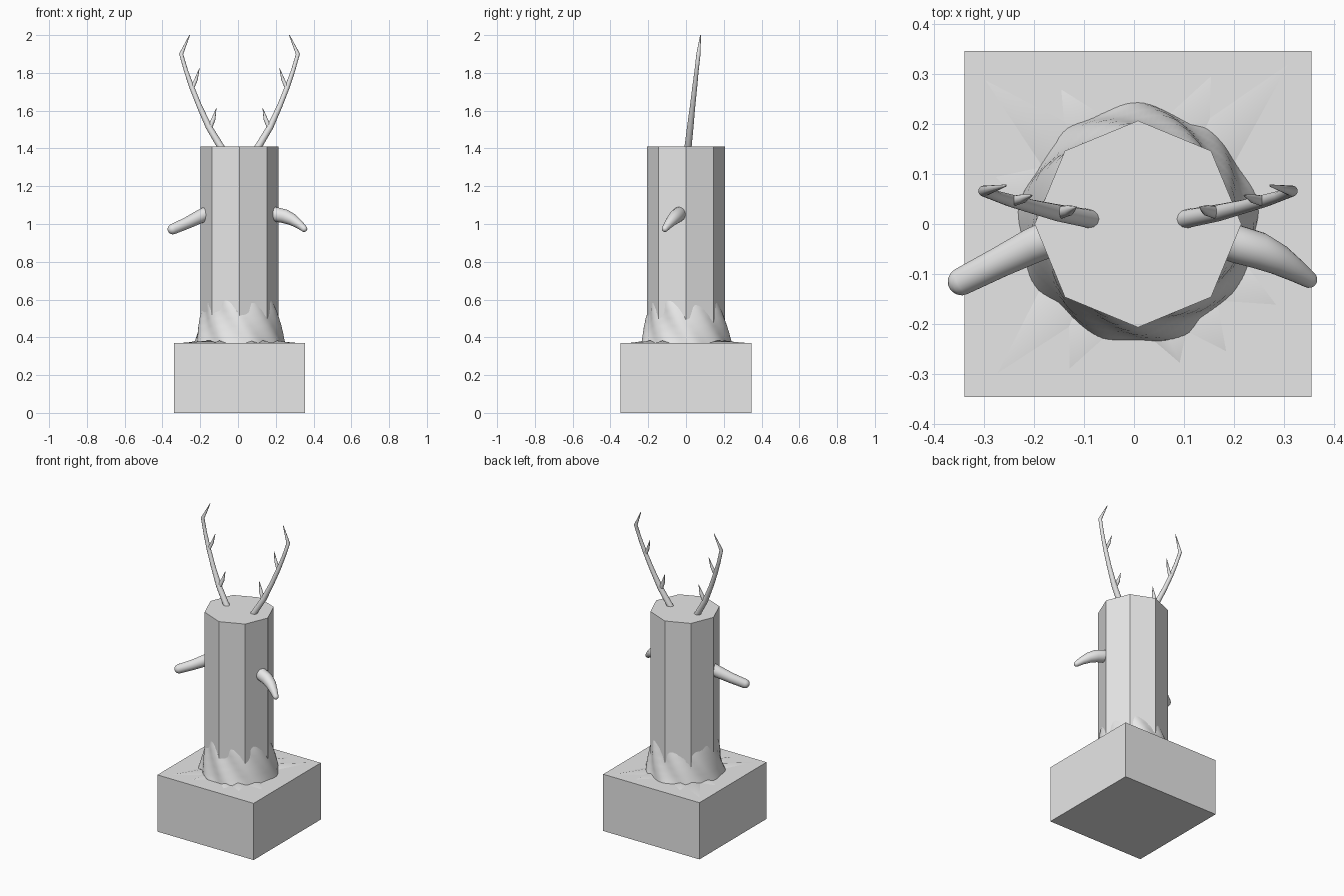
import bpy, bmesh, math
from mathutils import Vector

if "Cube" in bpy.data.objects:
    bpy.data.objects.remove(bpy.data.objects["Cube"])

CX = 0.008          # shared axis of the pillar and plinth
TOP, PLINTH = 1.41, 0.37

grey = bpy.data.materials.new("pale_grey")
grey.diffuse_color = (0.8, 0.8, 0.8, 1)
grey.use_nodes = True
grey.node_tree.nodes["Principled BSDF"].inputs["Base Color"].default_value = grey.diffuse_color


def finish(bm, name, smooth=None):
    bmesh.ops.recalc_face_normals(bm, faces=bm.faces)
    me = bpy.data.meshes.new(name)
    bm.to_mesh(me)
    bm.free()
    ob = bpy.data.objects.new(name, me)
    bpy.context.collection.objects.link(ob)
    me.materials.append(grey)
    if smooth:
        bpy.context.view_layer.objects.active = ob
        ob.select_set(True)
        bpy.ops.object.shade_smooth_by_angle(angle=math.radians(smooth))
        ob.select_set(False)
    return ob


def loft(bm, rings, cap=True):
    """Bridge equal-sized rings of points, optionally capping both ends."""
    vs = [[bm.verts.new(p) for p in r] for r in rings]
    n = len(vs[0])
    for a, b in zip(vs, vs[1:]):
        for i in range(n):
            bm.faces.new((a[i], a[(i + 1) % n], b[(i + 1) % n], b[i]))
    if cap:
        bm.faces.new(vs[0])
        bm.faces.new(vs[-1])


def tube(bm, pts, n=12, round_end=False):
    """Tapered tube through (x, y, z, radius) points."""
    path = [(Vector(p[:3]), p[3]) for p in pts]
    if round_end:
        (a, _), (b, r) = path[-2:]
        d = (b - a).normalized()
        path += [(b + d * r * math.sin(t), r * math.cos(t))
                 for t in (0.4, 0.8, 1.15, 1.45)]
    rings = []
    for i, (c, r) in enumerate(path):
        t = (path[min(i + 1, len(path) - 1)][0] - path[max(i - 1, 0)][0]).normalized()
        u = t.cross(Vector((0, 1, 0))).normalized()
        v = t.cross(u)
        rings.append([c + r * (u * math.cos(k * math.tau / n) + v * math.sin(k * math.tau / n))
                      for k in range(n)])
    loft(bm, rings)


# Plinth
bm = bmesh.new()
bmesh.ops.create_cube(bm, size=1)
for v in bm.verts:
    v.co = (CX + v.co.x * 0.695, v.co.y * 0.693, (v.co.z + 0.5) * PLINTH)
finish(bm, "plinth")

# Octagonal pillar
bm = bmesh.new()
loft(bm, [[(CX + 0.207 * math.cos(k * math.pi / 4), 0.207 * math.sin(k * math.pi / 4), z)
           for k in range(8)] for z in (PLINTH - 0.02, TOP)])
finish(bm, "pillar")

# Twisted root collar: rippled ridges that sink into the pillar faces
bm = bmesh.new()
N = 128
rings = []
for z, r in ((0.36, 0.238), (0.385, 0.231), (0.42, 0.223), (0.46, 0.215),
             (0.50, 0.206), (0.54, 0.198), (0.58, 0.189), (0.62, 0.178)):
    ring = []
    for k in range(N):
        a = k * math.tau / N
        tw = a + 3.2 * (z - PLINTH)
        rr = r + 0.006 * math.sin(9 * tw) + 0.003 * math.sin(4 * tw + 1)
        ring.append((CX + rr * math.cos(a), rr * math.sin(a), z))
    rings.append(ring)
loft(bm, rings)
finish(bm, "root_collar", 50)

# Shallow pointed roots spreading over the plinth
bm = bmesh.new()
for deg, reach in ((45, 0.44), (62, 0.33), (135, 0.42), (118, 0.31), (225, 0.41),
                   (243, 0.32), (285, 0.29), (303, 0.31), (328, 0.32), (160, 0.30)):
    a = math.radians(deg)
    ends = [(CX + r * math.cos(a + s), r * math.sin(a + s), z)
            for r, s, z in ((0.20, -0.3, PLINTH), (0.20, 0.3, PLINTH),
                            (0.225, 0, PLINTH + 0.014), (reach, 0.03, PLINTH + 0.0005))]
    l, r, m, tip = [bm.verts.new(p) for p in ends]
    for f in ((l, tip, m), (m, tip, r), (l, m, r), (l, r, tip)):
        bm.faces.new(f)
finish(bm, "spreading_roots", 40)

# Stubby left branch with a rounded end
bm = bmesh.new()
tube(bm, [(-0.15, -0.022, 1.062, 0.038), (-0.20, -0.042, 1.04, 0.036),
          (-0.27, -0.077, 1.005, 0.031), (-0.345, -0.115, 0.973, 0.028)], 20, True)
finish(bm, "left_branch", 60)

# Drooping right branch that tapers
bm = bmesh.new()
tube(bm, [(0.16, -0.025, 1.06, 0.036), (0.205, -0.04, 1.05, 0.038),
          (0.25, -0.053, 1.04, 0.037), (0.29, -0.072, 1.022, 0.031),
          (0.325, -0.094, 0.997, 0.023), (0.35, -0.111, 0.975, 0.017)], 20, True)
finish(bm, "right_branch", 60)

# Antlers: a bent beam with two tines, mirrored
BEAM = [(-0.083, 1.395, 0.019), (-0.155, 1.515, 0.017), (-0.205, 1.625, 0.014),
        (-0.245, 1.725, 0.013), (-0.275, 1.81, 0.011), (-0.301, 1.90, 0.011),
        (-0.256, 2.0, 0.002)]
TINES = [[(-0.152, 1.505, 0.013), (-0.130, 1.555, 0.011), (-0.115, 1.613, 0.001)],
         [(-0.245, 1.715, 0.011), (-0.222, 1.765, 0.009), (-0.204, 1.825, 0.001)]]
for name, sx in (("left_antler", 1), ("right_antler", -1)):
    bm = bmesh.new()
    for line in [BEAM] + TINES:
        tube(bm, [(CX + sx * (x - CX), 0.011 + 0.112 * (z - TOP), z, r)
                  for x, z, r in line], 12)
    finish(bm, name, 50)
